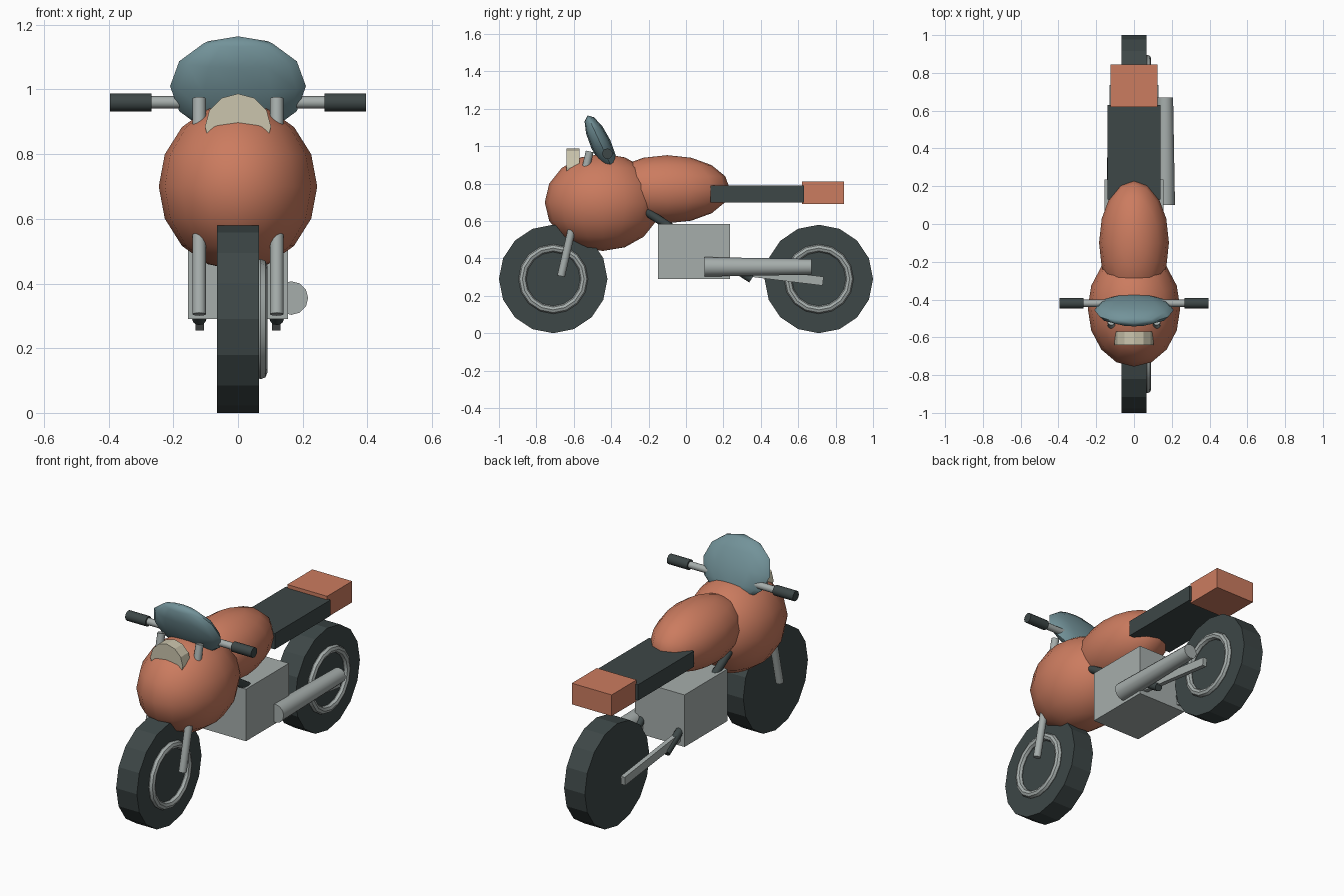
import bpy
from math import radians, pi
from mathutils import Vector

cube = bpy.data.objects.get("Cube")
if cube:
    bpy.data.objects.remove(cube, do_unlink=True)


def material(name, rgb):
    mat = bpy.data.materials.new(name)
    mat.use_nodes = True
    mat.diffuse_color = (*rgb, 1)
    for node in mat.node_tree.nodes:
        if node.type == 'BSDF_PRINCIPLED':
            node.inputs["Base Color"].default_value = (*rgb, 1)
    return mat


ORANGE = material("burnt_orange", (0.60, 0.20, 0.115))
DARK = material("dark_rubber", (0.047, 0.063, 0.063))
GREY = material("light_metal", (0.38, 0.42, 0.41))
GLASS = material("blue_grey_screen", (0.17, 0.29, 0.32))
CREAM = material("cream_lamp", (0.60, 0.56, 0.42))


def finish(name, mat, smooth=True):
    obj = bpy.context.object
    obj.name = name
    obj.data.materials.append(mat)
    bpy.ops.object.transform_apply(location=False, rotation=True, scale=True)
    if smooth:
        bpy.ops.object.shade_smooth_by_angle(angle=radians(40))
    return obj


def ellipsoid(name, mat, loc, radii, segments, tilt=0):
    bpy.ops.mesh.primitive_uv_sphere_add(segments=segments, ring_count=segments // 2,
                                         radius=1, location=loc, rotation=(tilt, 0, 0))
    bpy.context.object.scale = radii
    return finish(name, mat)


def box(name, mat, low, high):
    low, high = Vector(low), Vector(high)
    bpy.ops.mesh.primitive_cube_add(size=1, location=(low + high) / 2)
    bpy.context.object.scale = high - low
    return finish(name, mat, False)


def tube(name, mat, start, end, r1, r2=None, sides=12, smooth=True):
    start, end = Vector(start), Vector(end)
    axis = end - start
    bpy.ops.mesh.primitive_cone_add(vertices=sides, radius1=r1, radius2=r2 or r1,
                                    depth=axis.length, location=(start + end) / 2,
                                    rotation=axis.to_track_quat('Z', 'Y').to_euler())
    return finish(name, mat, smooth)


# Wheels, each with a metal ring on the left face
for name, y in (("front", -0.71), ("rear", 0.71)):
    tube(name + "_wheel", DARK, (-0.065, y, 0.29), (0.065, y, 0.29), 0.29, sides=16, smooth=False)
    bpy.ops.mesh.primitive_torus_add(location=(0.07, y, 0.29), rotation=(0, pi / 2, 0),
                                     major_radius=0.165, minor_radius=0.021,
                                     major_segments=16, minor_segments=8)
    finish(name + "_wheel_ring", GREY)

# Body shells and screen
ellipsoid("front_fairing", ORANGE, (0, -0.445, 0.70), (0.245, 0.31, 0.26), 16)
ellipsoid("fuel_tank", ORANGE, (0, -0.10, 0.77), (0.185, 0.335, 0.182), 16)
ellipsoid("windscreen", GLASS, (0, -0.455, 1.01), (0.21, 0.055, 0.17), 12, radians(25))

# Headlamp drum sunk into the fairing
tube("headlamp", CREAM, (0, -0.57, 0.885), (0, -0.64, 0.885), 0.102, smooth=False)

# Seat, tail and engine
box("seat", DARK, (-0.14, 0.13, 0.70), (0.14, 0.63, 0.79))
box("tail", ORANGE, (-0.125, 0.62, 0.69), (0.125, 0.845, 0.81))
box("engine", GREY, (-0.155, -0.15, 0.29), (0.155, 0.235, 0.585))

# Exhaust on the left side only
tube("exhaust", GREY, (0.165, 0.10, 0.355), (0.165, 0.67, 0.355), 0.052, 0.042)

# Paired parts
for side, s in (("left", 1), ("right", -1)):
    x = 0.12 * s
    tube(side + "_fork", GREY, (x, -0.668, 0.305), (x, -0.515, 0.972), 0.021)
    tube(side + "_frame_tube", DARK, (x, -0.22, 0.655), (x, 0.35, 0.29), 0.022)
    tube(side + "_grip", DARK, (0.268 * s, -0.42, 0.96), (0.395 * s, -0.42, 0.96), 0.028)
    # Swingarm bar sloping down to the rear axle
    bpy.ops.mesh.primitive_cube_add(size=1, location=(0.118 * s, 0.475, 0.31),
                                    rotation=(radians(-7), 0, 0))
    bpy.context.object.scale = (0.026, 0.52, 0.048)
    finish(side + "_swingarm", GREY, False)

tube("handlebar", GREY, (-0.28, -0.42, 0.96), (0.28, -0.42, 0.96), 0.019)
